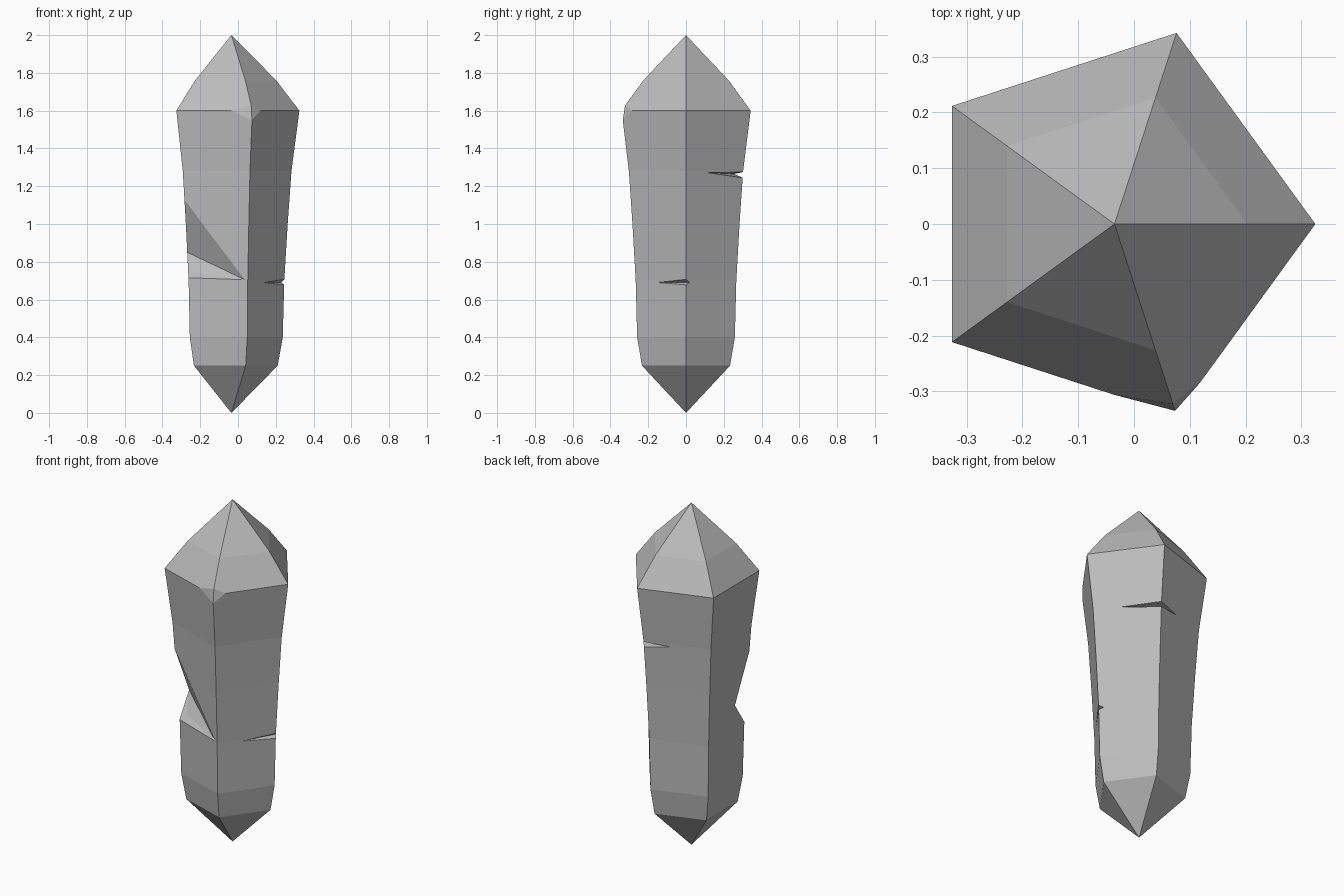
import bpy, bmesh, math
from mathutils import Vector

cube = bpy.data.objects.get("Cube")
if cube:
    bpy.data.objects.remove(cube)

CENTRE_X = -0.035
SIDES = 5
# Radius and height of each ring, bottom to top
RINGS = [(0.245, 0.25), (0.272, 0.4), (0.28, 0.7), (0.298, 1.0),
         (0.318, 1.28), (0.36, 1.6), (0.238, 1.76)]
RIM = 5


def polar(radius, degrees, z):
    a = math.radians(degrees)
    return Vector((CENTRE_X + radius * math.cos(a), radius * math.sin(a), z))


def on_face(corner, side, t, z):
    """Point on a side face, a share t of the way from a corner to its neighbour."""
    for (r0, z0), (r1, z1) in zip(RINGS, RINGS[1:]):
        if z0 <= z <= z1:
            r = r0 + (r1 - r0) * (z - z0) / (z1 - z0)
            return polar(r, corner, z).lerp(polar(r, corner + side * 72, z), t)


def make_object(name, bm):
    bmesh.ops.recalc_face_normals(bm, faces=bm.faces[:])
    mesh = bpy.data.meshes.new(name)
    bm.to_mesh(mesh)
    bm.free()
    obj = bpy.data.objects.new(name, mesh)
    bpy.context.collection.objects.link(obj)
    return obj


# Five-sided shaft with a point at both ends
bm = bmesh.new()
rings = [[bm.verts.new(polar(r, 72 * i, z)) for i in range(SIDES)] for r, z in RINGS]
base = bm.verts.new((CENTRE_X, 0, 0))
tip = bm.verts.new((CENTRE_X, 0, 2))
for i in range(SIDES):
    j = (i + 1) % SIDES
    bm.faces.new((base, rings[0][j], rings[0][i]))
    bm.faces.new((tip, rings[-1][i], rings[-1][j]))
    for low, high in zip(rings, rings[1:]):
        bm.faces.new((low[i], low[j], high[j], high[i]))

# Worn front corner of the rim
corner = rings[RIM][4]
worn = []
for other, share in ((rings[RIM][3], 0.28), (rings[RIM][0], 0.17), (rings[RIM + 1][4], 0.17)):
    edge = bm.edges.get((corner, other))
    worn.append(bmesh.utils.edge_split(edge, corner, share)[1])
corner.co = polar(0.352, 288, 1.55)
for v in worn[:2]:
    bmesh.ops.connect_vert_pair(bm, verts=[v, worn[2]])
crystal = make_object("crystal", bm)


# Chips cut from the corners, each a convex wedge
def chip(points):
    bm = bmesh.new()
    for p in points:
        bm.verts.new(p)
    bmesh.ops.convex_hull(bm, input=bm.verts[:])
    cutter = make_object("chip_cutter", bm)
    cutter.hide_render = True
    mod = crystal.modifiers.new("chip", "BOOLEAN")
    mod.operation = "DIFFERENCE"
    mod.solver = "EXACT"
    mod.object = cutter
    bpy.context.view_layer.objects.active = crystal
    bpy.ops.object.modifier_apply(modifier=mod.name)
    bpy.data.objects.remove(cutter)


# Thin slit on the back corner
chip([on_face(72, -1, 0.62, 1.272), on_face(72, 1, 0.4, 1.265),
      polar(0.36, 72, 1.278), polar(0.36, 72, 1.235)])
# Small nick on the left corner
chip([on_face(0, -1, 0.58, 0.69), on_face(0, 1, 0.08, 0.69), polar(0.25, -8, 0.695),
      polar(0.32, -8, 0.745), polar(0.32, -8, 0.65)])
# Long flake with a ledge on the front right corner
chip([on_face(216, 1, 0.95, 0.705), on_face(216, -1, 0.3, 0.85),
      polar(0.245, 216, 0.745), on_face(216, 1, 0, 1.13),
      polar(0.36, 216, 0.65), polar(0.36, 216, 1.13)])

# Grey stone
stone = bpy.data.materials.new("grey_stone")
stone.use_nodes = True
colour = (0.5, 0.5, 0.5, 1)
stone.diffuse_color = colour
stone.node_tree.nodes["Principled BSDF"].inputs["Base Color"].default_value = colour
crystal.data.materials.clear()
crystal.data.materials.append(stone)
for face in crystal.data.polygons:
    face.material_index = 0
    face.use_smooth = False
